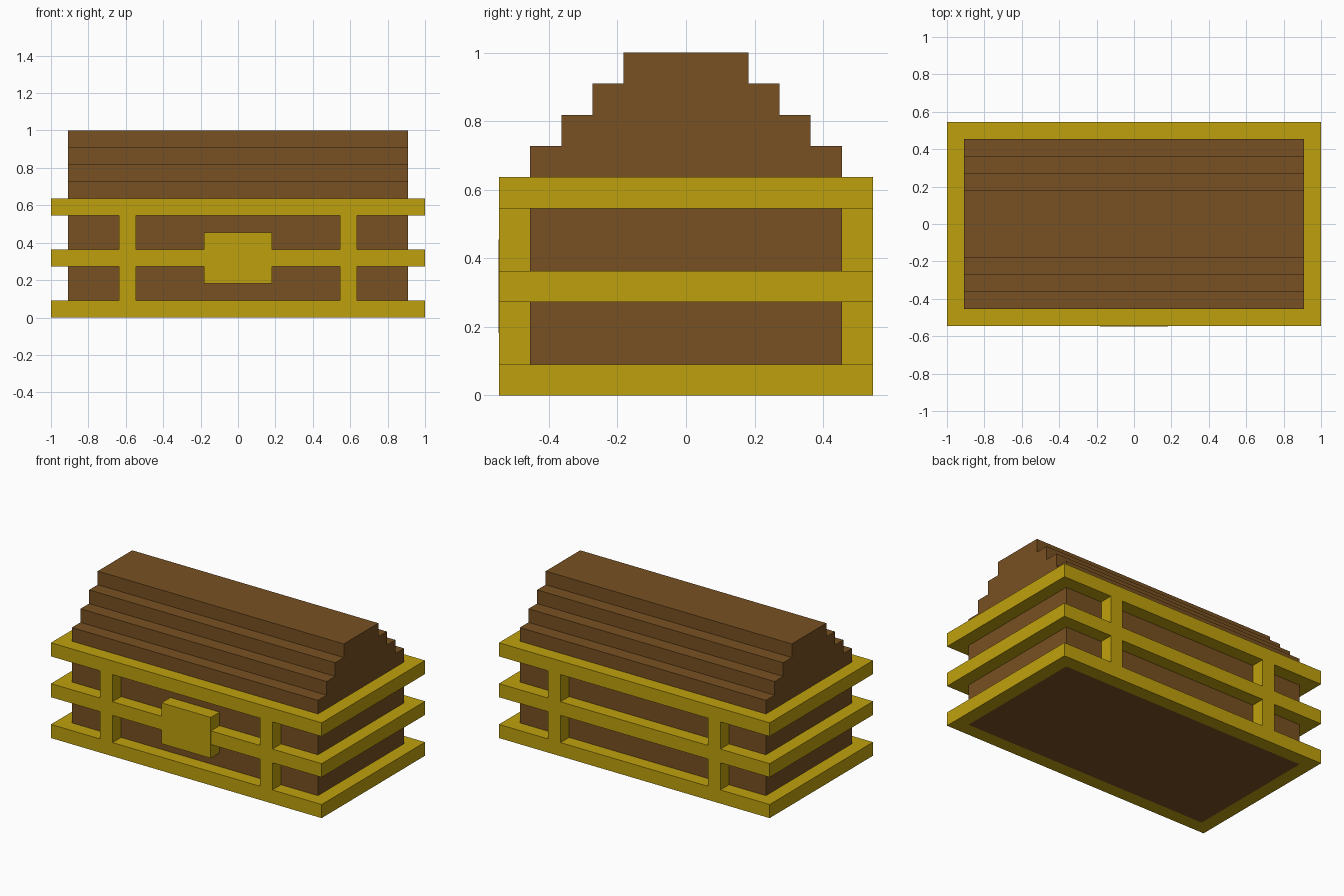
import bpy
import bmesh

cube = bpy.data.objects.get("Cube")
if cube:
    bpy.data.objects.remove(cube, do_unlink=True)

U = 1 / 11  # one block unit: the chest is 22 x 12 x 11 units


def make_material(name, rgb):
    mat = bpy.data.materials.new(name)
    mat.use_nodes = True
    color = (*rgb, 1.0)
    mat.diffuse_color = color
    bsdf = mat.node_tree.nodes["Principled BSDF"]
    bsdf.inputs["Base Color"].default_value = color
    bsdf.inputs["Roughness"].default_value = 0.8
    return mat


wood = make_material("brown wood", (0.188, 0.082, 0.016))
gold = make_material("gold trim", (0.521, 0.356, 0.004))


def finish(name, bm, mat):
    bmesh.ops.recalc_face_normals(bm, faces=bm.faces)
    mesh = bpy.data.meshes.new(name)
    bm.to_mesh(mesh)
    bm.free()
    mesh.materials.append(mat)
    obj = bpy.data.objects.new(name, mesh)
    bpy.context.collection.objects.link(obj)
    return obj


def box(name, x, y, z, mat):
    """Box from (min, max) ranges given in block units."""
    bm = bmesh.new()
    bmesh.ops.create_cube(bm, size=1)
    for v in bm.verts:
        v.co = [U * (r[0] if c < 0 else r[1]) for c, r in zip(v.co, (x, y, z))]
    return finish(name, bm, mat)


def band(name, z0, z1):
    """Rectangular hoop wrapped around the chest body."""
    bm = bmesh.new()
    corners = [(-1, -1), (1, -1), (1, 1), (-1, 1)]
    outer = [bm.verts.new((sx * 11 * U, sy * 6 * U, z0 * U)) for sx, sy in corners]
    inner = [bm.verts.new((sx * 10 * U, sy * 5 * U, z0 * U)) for sx, sy in corners]
    for i in range(4):
        j = (i + 1) % 4
        bm.faces.new((outer[i], outer[j], inner[j], inner[i]))
    ext = bmesh.ops.extrude_face_region(bm, geom=bm.faces[:], use_keep_orig=True)
    verts = [g for g in ext["geom"] if isinstance(g, bmesh.types.BMVert)]
    bmesh.ops.translate(bm, verts=verts, vec=(0, 0, (z1 - z0) * U))
    return finish(name, bm, gold)


# Body and stepped lid: one end profile extruded along the length
half = [(5, 0), (5, 8), (4, 8), (4, 9), (3, 9), (3, 10), (2, 10), (2, 11)]
profile = half + [(-y, z) for y, z in reversed(half)]
bm = bmesh.new()
end = bm.faces.new([bm.verts.new((-10 * U, y * U, z * U)) for y, z in profile])
ext = bmesh.ops.extrude_face_region(bm, geom=[end], use_keep_orig=True)
moved = [g for g in ext["geom"] if isinstance(g, bmesh.types.BMVert)]
bmesh.ops.translate(bm, verts=moved, vec=(20 * U, 0, 0))
finish("chest_body_and_stepped_lid", bm, wood)

# Three horizontal bands
for name, z0 in (("bottom_band", 0), ("middle_band", 3), ("top_band", 6)):
    band(name, z0, z0 + 1)

# Upright straps on front and back, filling the gaps between the bands
for side, y in (("front", (-6, -5)), ("back", (5, 6))):
    for hand, x in (("right", (-7, -6)), ("left", (6, 7))):
        for level, z in (("lower", (1, 3)), ("upper", (4, 6))):
            box(f"{side}_{hand}_{level}_strap", x, y, z, gold)

# Clasp plate on the front, a hair proud of the middle band
box("front_clasp", (-2, 2), (-6.02, -5), (2, 5), gold)
